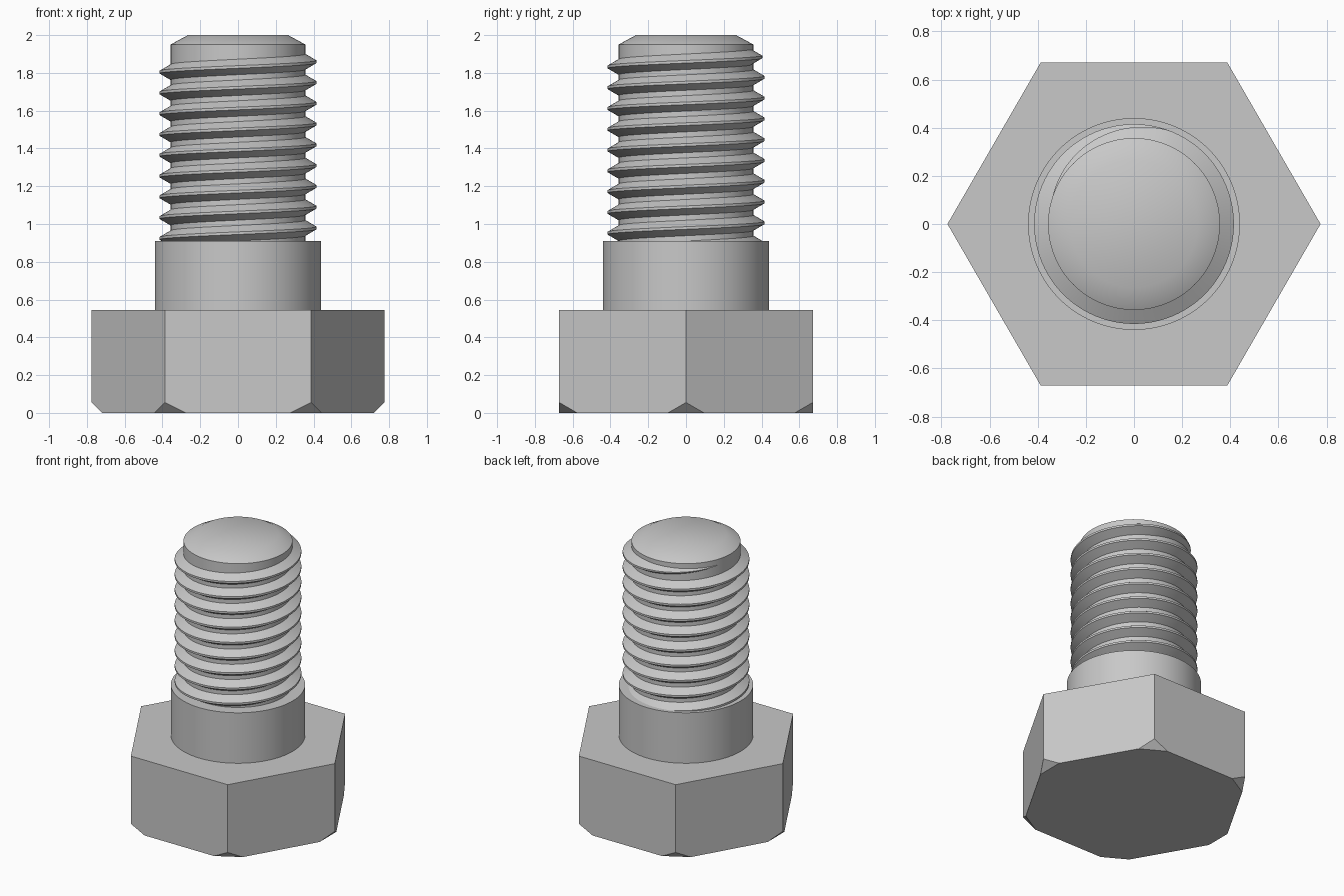
import bpy, bmesh, math
from mathutils import Vector

if "Cube" in bpy.data.objects:
    bpy.data.objects.remove(bpy.data.objects["Cube"], do_unlink=True)

steel = bpy.data.materials.new("steel_grey")
steel.use_nodes = True
grey = (0.58, 0.58, 0.58, 1)
steel.diffuse_color = grey
steel.node_tree.nodes["Principled BSDF"].inputs["Base Color"].default_value = grey

SEGMENTS = 96


def finish(bm, name, smooth=True):
    bmesh.ops.recalc_face_normals(bm, faces=bm.faces)
    mesh = bpy.data.meshes.new(name)
    bm.to_mesh(mesh)
    bm.free()
    mesh.materials.append(steel)
    obj = bpy.data.objects.new(name, mesh)
    bpy.context.collection.objects.link(obj)
    if smooth:
        bpy.ops.object.select_all(action="DESELECT")
        obj.select_set(True)
        bpy.context.view_layer.objects.active = obj
        bpy.ops.object.shade_smooth_by_angle(angle=math.radians(30))
    return obj


def ring(bm, radius, z, sides):
    turn = 2 * math.pi / sides
    return [bm.verts.new((radius * math.cos(i * turn), radius * math.sin(i * turn), z))
            for i in range(sides)]


def bridge(bm, a, b, closed=True):
    n = len(a)
    for i in range(n):
        bm.faces.new((a[i], a[(i + 1) % n], b[(i + 1) % n], b[i]))


def lathe(bm, profile, sides):
    rings = [ring(bm, r, z, sides) for r, z in profile]
    for a, b in zip(rings, rings[1:]):
        bridge(bm, a, b)
    bm.faces.new(rings[0])
    bm.faces.new(rings[-1])


# Hexagonal head with its six lower corners cut off at 45 degrees
HEAD_R, HEAD_H, CUT = 0.775, 0.545, 0.055
bm = bmesh.new()
lathe(bm, [(HEAD_R, 0), (HEAD_R, HEAD_H)], 6)
for i in range(6):
    a = i * math.pi / 3
    out = Vector((math.cos(a), math.sin(a), 0))
    cut = bmesh.ops.bisect_plane(
        bm, geom=bm.verts[:] + bm.edges[:] + bm.faces[:],
        plane_co=out * (HEAD_R - CUT), plane_no=out - Vector((0, 0, 1)), clear_outer=True)
    edges = [e for e in cut["geom_cut"] if isinstance(e, bmesh.types.BMEdge)]
    bmesh.ops.holes_fill(bm, edges=edges)
finish(bm, "hex_head", smooth=False)

# Plain shoulder above the head
bm = bmesh.new()
lathe(bm, [(0.44, HEAD_H), (0.44, 0.91)], SEGMENTS)
finish(bm, "shoulder")

# Threaded shank core with a chamfered tip
CORE_R = 0.357
bm = bmesh.new()
lathe(bm, [(CORE_R, 0.88), (CORE_R, 1.95), (0.265, 2.0)], SEGMENTS)
finish(bm, "shank_core")

# Right-handed helical thread, starting in the shoulder and fading out at the tip
PITCH, TURNS, START_Z = 0.11, 10, 0.814
ROOT_R, CREST_R = 0.345, 0.415
FADE = math.radians(110)
bm = bmesh.new()
sections = []
end = TURNS * 2 * math.pi
for i in range(TURNS * SEGMENTS + 1):
    a = i * 2 * math.pi / SEGMENTS
    k = max(0.05, min(1, (end - a) / FADE))
    z = START_Z + PITCH * a / (2 * math.pi)
    crest = ROOT_R + (CREST_R - ROOT_R) * k
    tooth = [(ROOT_R, -0.048 * k), (crest, -0.007 * k), (crest, 0.007 * k), (ROOT_R, 0.048 * k)]
    sections.append([bm.verts.new((r * math.cos(a + math.pi), r * math.sin(a + math.pi), z + h))
                     for r, h in tooth])
for s, t in zip(sections, sections[1:]):
    bridge(bm, s, t)
bm.faces.new(sections[0])
bm.faces.new(sections[-1])
finish(bm, "screw_thread")
